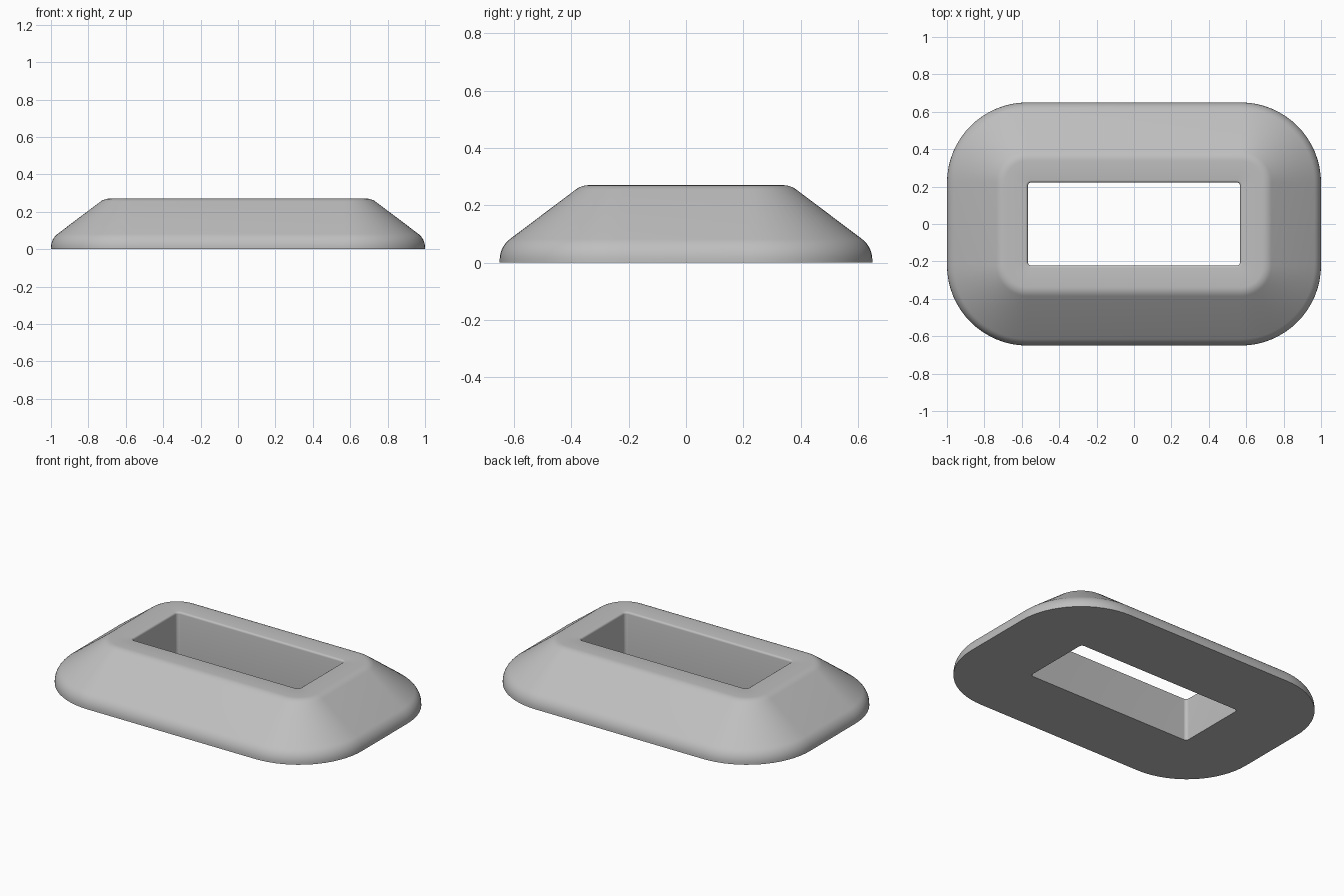
import bpy, bmesh
from math import sin, cos, pi, radians

if "Cube" in bpy.data.objects:
    bpy.data.objects.remove(bpy.data.objects["Cube"])

CORNER_STEPS = 16
HEIGHT = 0.27
SLOPE = radians(37)


def ring(bm, half_x, half_y, radius, z):
    """Rounded rectangle of the given half sizes and corner radius."""
    verts = []
    corners = ((1, 1), (-1, 1), (-1, -1), (1, -1))
    for quarter, (sx, sy) in enumerate(corners):
        for i in range(CORNER_STEPS + 1):
            a = (quarter + i / CORNER_STEPS) * pi / 2
            verts.append(bm.verts.new((sx * (half_x - radius) + radius * cos(a),
                                       sy * (half_y - radius) + radius * sin(a), z)))
    return verts


# Outer wall section: (corner radius, height), rounded foot, slope, rounded shoulder
foot, shoulder = 0.09, 0.08
section = [(0.43, 0)]
for i in range(9):
    a = (pi / 2 - SLOPE) * i / 8
    section.append((0.43 - foot * (1 - cos(a)), 0.01 + foot * sin(a)))
r, z = section[-1]
shoulder_z = HEIGHT - shoulder * (1 - cos(SLOPE))
r -= (shoulder_z - z) * cos(SLOPE) / sin(SLOPE)
for i in range(7):
    a = SLOPE * (1 - i / 6)
    section.append((r - shoulder * (sin(SLOPE) - sin(a)),
                    HEIGHT - shoulder * (1 - cos(a))))

# Slot section: (growth from slot size, height), small rounded rim, straight wall
rim = 0.012
slot = [(rim * (1 - sin(a)), HEIGHT - rim * (1 - cos(a)))
        for a in (pi / 2 * i / 4 for i in range(5))]
slot.append((0, 0))

# Loft all rings into one closed body
bm = bmesh.new()
rings = [ring(bm, 0.57 + r, 0.22 + r, r, z) for r, z in section]
rings += [ring(bm, 0.568 + g, 0.222 + g, 0.02 + g, z) for g, z in slot]
for lower, upper in zip(rings, rings[1:] + rings[:1]):
    for i in range(len(lower)):
        j = (i + 1) % len(lower)
        bm.faces.new((lower[i], lower[j], upper[j], upper[i]))
bmesh.ops.recalc_face_normals(bm, faces=bm.faces)
mesh = bpy.data.meshes.new("slotted_base")
bm.to_mesh(mesh)
bm.free()

# Plain grey finish
grey = bpy.data.materials.new("light_grey")
grey.use_nodes = True
colour = (0.52, 0.52, 0.52, 1)
grey.diffuse_color = colour
grey.node_tree.nodes["Principled BSDF"].inputs["Base Color"].default_value = colour
mesh.materials.append(grey)

base = bpy.data.objects.new("slotted_base", mesh)
bpy.context.collection.objects.link(base)
bpy.ops.object.select_all(action="DESELECT")
base.select_set(True)
bpy.context.view_layer.objects.active = base
bpy.ops.object.shade_smooth_by_angle(angle=radians(30))
